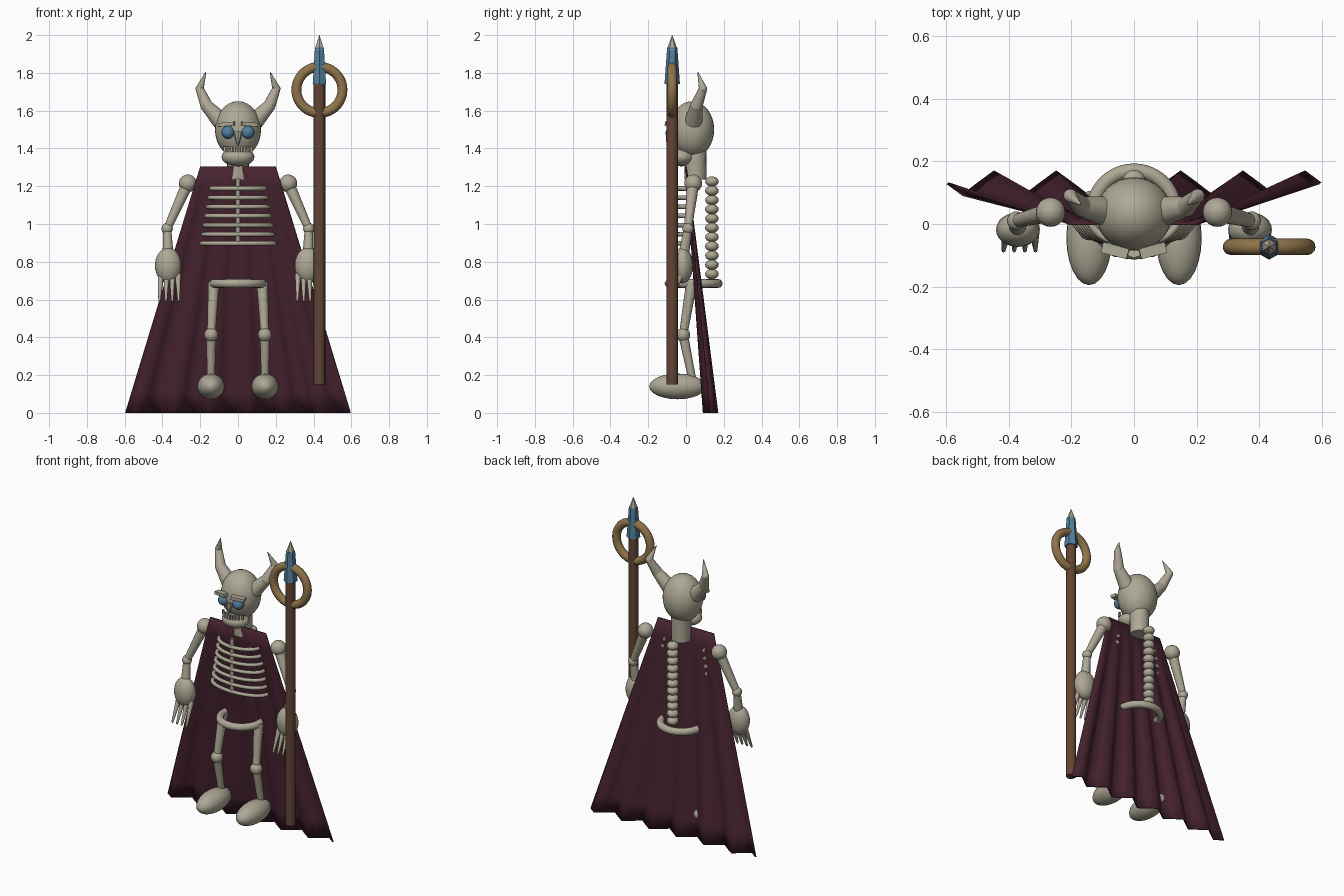
import bpy, bmesh, math
from mathutils import Vector

if "Cube" in bpy.data.objects:
    bpy.data.objects.remove(bpy.data.objects["Cube"])


def material(name, rgb):
    m = bpy.data.materials.new(name)
    m.diffuse_color = (*rgb, 1)
    m.use_nodes = True
    m.node_tree.nodes["Principled BSDF"].inputs["Base Color"].default_value = m.diffuse_color
    return m


BONE = material("bone", (0.42, 0.39, 0.30))
CLOTH = material("dark_red_cloth", (0.06, 0.016, 0.027))
WOOD = material("brown_wood", (0.12, 0.06, 0.035))
GOLD = material("old_gold", (0.28, 0.175, 0.07))
BLUE = material("blue_crystal", (0.085, 0.215, 0.34))


def finish(name, mat, smooth=True):
    o = bpy.context.object
    o.name = name
    o.data.materials.append(mat)
    if smooth:
        bpy.ops.object.shade_smooth_by_angle(angle=math.radians(40))
    return o


def ball(name, loc, size, mat=BONE, seg=24):
    bpy.ops.mesh.primitive_uv_sphere_add(segments=seg, ring_count=seg // 2, location=loc)
    bpy.context.object.scale = size if isinstance(size, tuple) else (size,) * 3
    bpy.ops.object.transform_apply(location=False, rotation=False)
    return finish(name, mat)


def rod(name, a, b, r1, r2, mat=BONE, sides=16, smooth=True):
    a, b = Vector(a), Vector(b)
    d = b - a
    bpy.ops.mesh.primitive_cone_add(vertices=sides, radius1=r1, radius2=r2,
                                    depth=d.length, location=(a + b) / 2)
    if abs(d.x) + abs(d.y) > 1e-6:
        bpy.context.object.rotation_euler = d.to_track_quat('Z', 'Y').to_euler()
    return finish(name, mat, smooth)


def ring(name, loc, major, minor, mat, rot=(0, 0, 0)):
    bpy.ops.mesh.primitive_torus_add(major_radius=major, minor_radius=minor, location=loc,
                                     rotation=rot, major_segments=48, minor_segments=12)
    return finish(name, mat)


def box(name, loc, size, rot=(0, 0, 0)):
    bpy.ops.mesh.primitive_cube_add(size=1, location=loc, rotation=rot)
    bpy.context.object.scale = size
    return finish(name, BONE, False)


# Head: skull, jaw, neck, nose, teeth
ball("skull", (0, 0.032, 1.5), (0.122, 0.117, 0.15), seg=32)
ball("jaw", (0, -0.025, 1.355), (0.087, 0.072, 0.05))
rod("neck", (0, 0.05, 1.235), (0, 0.05, 1.4), 0.058, 0.06)
rod("nose", (0, -0.085, 1.485), (0, -0.1, 1.41), 0.024, 0.003, sides=8)
for i in range(9):
    t = (i - 4) / 4
    box("tooth", (0.07 * t, -0.092 + 0.04 * t * t, 1.395), (0.011, 0.012, 0.03))

# Rib cage: half-hoops, breastbone and spine beads
for i in range(7):
    w = 0.143 + 0.05 * i / 6
    cu = bpy.data.curves.new("rib", 'CURVE')
    cu.dimensions = '3D'
    cu.bevel_depth = 0.012
    cu.bevel_resolution = 2
    cu.use_fill_caps = True
    sp = cu.splines.new('POLY')
    sp.points.add(24)
    for k, p in enumerate(sp.points):
        a = math.pi * k / 24
        p.co = (w * math.cos(a), 0.025 - 0.09 * math.sin(a), 1.188 - 0.0485 * i, 1)
    cu.materials.append(BONE)
    bpy.context.collection.objects.link(bpy.data.objects.new("rib", cu))
rod("breastbone", (0, -0.06, 0.89), (0, -0.06, 1.24), 0.012, 0.012)
for i in range(11):
    ball("vertebra", (0, 0.137, 1.225 - 0.049 * i), (0.036, 0.036, 0.027), seg=16)
ring("pelvis", (0, 0.04, 0.685), 0.13, 0.023, BONE)

# Paired parts
for s in (-1, 1):
    ball("eye", (s * 0.053, -0.072, 1.485), 0.034, BLUE)
    box("brow", (s * 0.06, -0.085, 1.528), (0.085, 0.035, 0.02), (0, s * 0.08, s * 0.25))
    # horn
    path = [(0.09, 0.04, 1.545), (0.165, 0.055, 1.625), (0.203, 0.09, 1.715), (0.17, 0.062, 1.805)]
    radii = [0.048, 0.033, 0.022, 0.002]
    pts = [(s * x, y, z) for x, y, z in path]
    for i in range(3):
        rod("horn", pts[i], pts[i + 1], radii[i], radii[i + 1])
        if i:
            ball("horn_joint", pts[i], radii[i], seg=16)
    # arm
    shoulder, elbow = (s * 0.266, 0.038, 1.215), (s * 0.375, 0.01, 0.975)
    ball("shoulder", shoulder, 0.047)
    rod("upper_arm", shoulder, elbow, 0.032, 0.021)
    ball("elbow", elbow, 0.03)
    rod("forearm", elbow, (s * 0.37, -0.015, 0.82), 0.022, 0.03)
    ball("hand", (s * 0.37, -0.018, 0.78), (0.07, 0.055, 0.095))
    for i in range(4):
        x = 0.318 + 0.03 * i
        rod("finger", (s * x, -0.025, 0.735), (s * (x + 0.004 * (i - 1)), -0.085, 0.59), 0.017, 0.006, sides=10)
    # leg
    knee = (s * 0.142, -0.015, 0.413)
    rod("thigh", (s * 0.128, 0.03, 0.69), knee, 0.03, 0.022)
    ball("knee", knee, 0.037)
    rod("shin", knee, (s * 0.143, 0.035, 0.17), 0.026, 0.02)
    ball("foot", (s * 0.143, -0.045, 0.14), (0.073, 0.15, 0.068))

# Cape: flared pleated sheet
bm = bmesh.new()
rows = []
for j in range(13):
    v = j / 12
    rows.append([bm.verts.new((u * (0.2 + 0.395 * v),
                               v * (0.13 - 0.037 * math.sin(6 * math.pi * u)),
                               1.305 * (1 - v))) for u in [i / 12 - 1 for i in range(25)]])
for a, b in zip(rows, rows[1:]):
    for i in range(24):
        bm.faces.new((a[i], b[i], b[i + 1], a[i + 1]))
me = bpy.data.meshes.new("cape")
bm.to_mesh(me)
bm.free()
cape = bpy.data.objects.new("cape", me)
bpy.context.collection.objects.link(cape)
me.materials.append(CLOTH)
me.polygons.foreach_set("use_smooth", [True] * len(me.polygons))
mod = cape.modifiers.new("thickness", 'SOLIDIFY')
mod.thickness = 0.008
mod.offset = 0

# Staff with gold hoop and crystal head
X, Y = 0.431, -0.073
rod("staff_shaft", (X, Y, 0.15), (X, Y, 1.745), 0.031, 0.031, WOOD)
ring("staff_hoop", (X, Y, 1.71), 0.122, 0.026, GOLD, (math.pi / 2, 0, 0))
rod("staff_crystal", (X, Y, 1.74), (X, Y, 1.935), 0.041, 0.027, BLUE, 6, False)
rod("staff_tip", (X, Y, 1.925), (X, Y, 2.0), 0.028, 0.001, BONE, 6, False)
